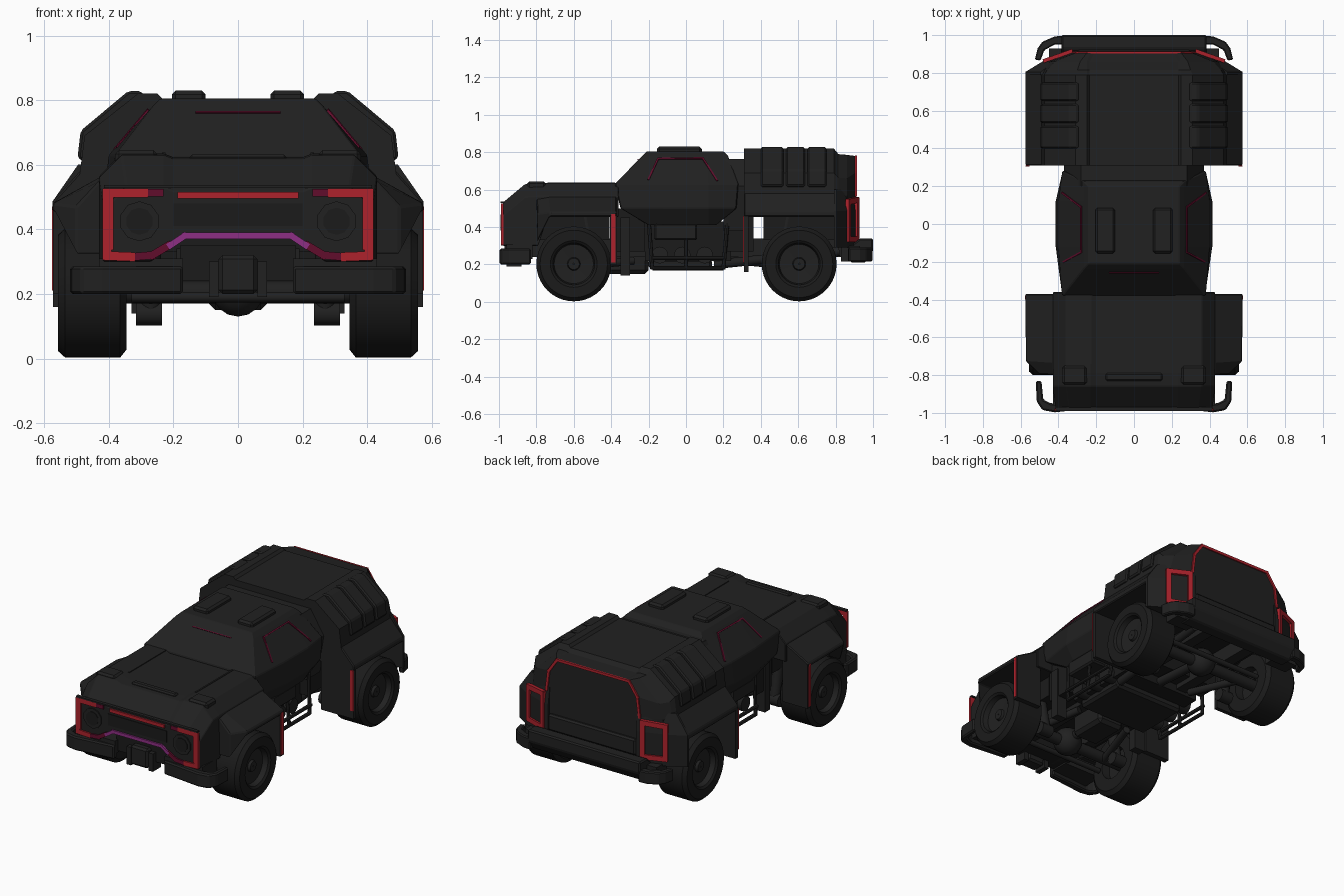
import bpy, bmesh, math
from mathutils import Vector, Matrix

if "Cube" in bpy.data.objects:
    bpy.data.objects.remove(bpy.data.objects["Cube"])


def material(name, c):
    m = bpy.data.materials.new(name)
    m.diffuse_color = (*c, 1)
    m.use_nodes = True
    m.node_tree.nodes["Principled BSDF"].inputs["Base Color"].default_value = m.diffuse_color
    return m


BODY = material("charcoal armour", (0.0148, 0.0148, 0.0148))
TYRE = material("black rubber", (0.0108, 0.0108, 0.0108))
RED = material("red trim", (0.42, 0.016, 0.025))
CRIMSON = material("dark crimson line", (0.12, 0.004, 0.025))
PURPLE = material("purple trim", (0.27, 0.028, 0.23))


def finish(name, bm, mat, mirror=False, bevel=0.0, smooth=False):
    bmesh.ops.recalc_face_normals(bm, faces=bm.faces)
    me = bpy.data.meshes.new(name)
    bm.to_mesh(me)
    bm.free()
    me.materials.append(mat)
    ob = bpy.data.objects.new(name, me)
    bpy.context.collection.objects.link(ob)
    if bevel:
        b = ob.modifiers.new("edge", 'BEVEL')
        b.width, b.segments, b.limit_method = bevel, 1, 'ANGLE'
    if mirror:
        m = ob.modifiers.new("mirror", 'MIRROR')
        m.use_mirror_merge = False
    if smooth:
        bpy.context.view_layer.objects.active = ob
        ob.select_set(True)
        bpy.ops.object.shade_smooth_by_angle(angle=math.radians(35))
        ob.select_set(False)
    return ob


def loft(name, rings, mat=BODY, closed=False, **kw):
    bm = bmesh.new()
    vs = [[bm.verts.new(p) for p in r] for r in rings]
    n = len(rings[0])
    pairs = list(zip(vs, vs[1:])) + ([(vs[-1], vs[0])] if closed else [])
    for a, b in pairs:
        for i in range(n):
            j = (i + 1) % n
            bm.faces.new((a[i], a[j], b[j], b[i]))
    if not closed:
        bm.faces.new(vs[0])
        bm.faces.new(vs[-1])
    return finish(name, bm, mat, **kw)


def prism(name, pts, axis, lo, hi, mat=BODY, **kw):
    put = {'x': lambda p, h: (h, p[0], p[1]), 'y': lambda p, h: (p[0], h, p[1]),
           'z': lambda p, h: (p[0], p[1], h)}[axis]
    return loft(name, [[put(p, h) for p in pts] for h in (lo, hi)], mat, **kw)


def box(name, x, y, z, mat=BODY, **kw):
    return prism(name, [(x[0], y[0]), (x[1], y[0]), (x[1], y[1]), (x[0], y[1])], 'z', z[0], z[1], mat, **kw)


def section(y, half):
    # full cross-section from its right half, top centre to bottom centre
    full = half + [(-x, z) for x, z in reversed(half) if x > 0]
    return [(x, y, z) for x, z in full]


def strip(name, pts, w, t, normal, mat, **kw):
    # flat bars following a path
    bm = bmesh.new()
    n = Vector(normal).normalized()
    for a, b in zip(pts, pts[1:]):
        a, b = Vector(a), Vector(b)
        d = (b - a).normalized()
        s = n.cross(d).normalized()
        m = Matrix((d, s, n)).transposed().to_4x4()
        m.translation = (a + b) / 2
        m = m @ Matrix.Diagonal(((b - a).length + w * 0.8, w, t, 1))
        bmesh.ops.create_cube(bm, size=1, matrix=m)
    return finish(name, bm, mat, **kw)


def tube(name, a, b, r, mat=BODY, seg=12, **kw):
    bm = bmesh.new()
    a, b = Vector(a), Vector(b)
    m = Matrix.Translation((a + b) / 2) @ (b - a).to_track_quat('Z', 'Y').to_matrix().to_4x4()
    bmesh.ops.create_cone(bm, cap_ends=True, segments=seg, radius1=r, radius2=r,
                          depth=(b - a).length, matrix=m)
    return finish(name, bm, mat, smooth=True, **kw)


# Hood and front block
def hood(y, x, zt, zb, notch):
    return section(y, [(0, zt - .012), (.2, zt - .012), (.23, zt), (x - .07, zt), (x, zt - .07),
                       (x, zb), (.27, zb), (.18, notch), (0, notch)])


loft("hood", [hood(-.98, .415, .53, .30, .37), hood(-.86, .43, .63, .30, .37), hood(-.79, .43, .635, .30, .37),
              hood(-.74, .43, .635, .455, .457), hood(-.36, .43, .635, .455, .457)], bevel=.004)
box("hood_front_lip", (-.415, .415), (-.991, -.97), (.528, .537))
box("hood_lamp_pod", (.25, .38), (-.85, -.75), (.60, .645), mirror=True, bevel=.012)
box("hood_vent", (-.15, .15), (-.83, -.79), (.60, .632), bevel=.008)
box("hood_side_line", (.225, .235), (-.74, -.38), (.62, .638), mirror=True)

# Front fenders with arch and rear flap
loft("front_fender", [
    [(.36, -.80, .56), (.43, -.80, .55), (.50, -.795, .47), (.50, -.795, .32), (.36, -.795, .32)],
    [(.36, -.735, .57), (.43, -.735, .56), (.572, -.725, .48), (.572, -.73, .455), (.36, -.735, .455)],
    [(.36, -.37, .57), (.43, -.37, .56), (.575, -.37, .48), (.575, -.37, .455), (.36, -.37, .455)]],
    mirror=True, bevel=.006)
box("front_fender_flap", (.40, .572), (-.405, -.37), (.20, .47), mirror=True)
box("front_fender_red_strip", (.568, .576), (-.40, -.378), (.21, .47), RED, mirror=True)

# Front face trim and lamps
strip("front_red_frame", [(.29, -.983, .513), (.406, -.983, .513), (.406, -.983, .318), (.33, -.983, .315)],
      .028, .013, (0, 1, 0), RED, mirror=True)
strip("front_red_side", [(.39, -.982, .50), (.39, -.982, .34)], .01, .01, (0, 1, 0), RED, mirror=True)
strip("front_crimson_top", [(.24, -.983, .513), (.27, -.983, .513)], .024, .012, (0, 1, 0), CRIMSON, mirror=True)
strip("front_crimson_diagonal", [(.32, -.983, .315), (.265, -.983, .32), (.215, -.983, .35)], .024, .012,
      (0, 1, 0), CRIMSON, mirror=True)
strip("front_red_bar", [(-.18, -.983, .506), (.18, -.983, .506)], .02, .012, (0, 1, 0), RED)
strip("front_purple_arch", [(-.21, -.983, .35), (-.165, -.983, .38), (.165, -.983, .38), (.21, -.983, .35)],
      .02, .014, (0, 1, 0), PURPLE)
tube("headlight", (.305, -.96, .425), (.305, -.987, .425), .062, seg=10, mirror=True)
tube("headlight_lens", (.305, -.96, .425), (.305, -.991, .425), .042, TYRE, 10, mirror=True)
box("front_grille", (-.2, .2), (-.984, -.96), (.41, .48), TYRE)

# Front bumper, winch
prism("front_bumper", [(.17, -.97), (.42, -.997), (.485, -.985), (.515, -.94), (.52, -.83), (.49, -.83),
                       (.48, -.93), (.44, -.95), (.17, -.93)], 'z', .20, .285, mirror=True, bevel=.008)
box("front_skid_block", (.17, .43), (-.96, -.82), (.23, .31), mirror=True)
box("winch", (-.06, .06), (-.97, -.88), (.20, .32), bevel=.012)
box("winch_mount", (-.18, .18), (-.93, -.80), (.24, .35), TYRE)
box("winch_post", (.06, .09), (-.96, -.88), (.19, .30), mirror=True)


# Cabin
def cab(z, yf, yr, xe, xm):
    r = [(xe, yf, z), (xm, -.12, z), (xm, .12, z), (xe, yr, z)]
    return r + [(-x, y, zz) for x, y, zz in reversed(r)]


loft("cabin", [cab(.41, -.20, .16, .34, .36), cab(.50, -.35, .27, .38, .415), cab(.63, -.38, .28, .38, .40),
               cab(.78, -.235, .225, .265, .265), cab(.805, -.21, .20, .24, .24)], bevel=.005)
box("roof_hatch", (.10, .205), (-.155, .085), (.79, .83), mirror=True, bevel=.012)
loft("cabin_rear_link", [[(x, .2, z), (x, .33, z), (-x, .33, z), (-x, .2, z)]
                         for z, x in ((.38, .33), (.62, .37), (.765, .28))])


def win(y, z):
    edge = max(0, abs(y) - .12) / .2
    return (.402 - .02 * edge - (z - .63) * .88, y, z)


strip("side_window_line", [win(-.2, .655), win(-.15, .765), win(.09, .768), win(.165, .65)],
      .009, .008, (.75, 0, .66), CRIMSON, mirror=True)
strip("windscreen_line", [(-.13, -.257, .762), (.13, -.257, .762)], .005, .006, (0, -.7, .7), CRIMSON)

# Rear armoured box
A = [(0, .805), (.235, .805), (.25, .82), (.31, .82), (.475, .69), (.49, .57), (.45, .46), (0, .46)]
B = [(0, .785), (.235, .785), (.25, .79), (.30, .79), (.46, .665), (.48, .57), (.45, .35), (0, .35)]
D = [(0, .782), (.235, .782), (.25, .786), (.285, .785), (.42, .66), (.445, .57), (.44, .35), (0, .35)]
C = [(0, .778), (.21, .778), (.23, .78), (.25, .78), (.31, .69), (.325, .56), (.32, .35), (0, .35)]
loft("rear_box", [section(.31, A), section(.79, A), section(.815, B), section(.86, D), section(.905, C)])
for y0, y1 in ((.40, .52), (.535, .635), (.65, .75)):
    prism("rear_rib", [(.28, .80), (.30, .828), (.34, .828), (.487, .705), (.497, .62), (.45, .60)],
          'y', y0, y1, mirror=True, bevel=.008)

# Rear fenders, corners and tail lights
prism("rear_fender", [(.42, .61), (.48, .59), (.575, .485), (.575, .455), (.42, .455)], 'y', .31, .80,
      mirror=True, bevel=.006)
corner = [(.30, .79), (.575, .79), (.575, .805), (.485, .86), (.32, .918), (.30, .918)]
loft("rear_corner", [[(x, y, .29) for x, y in corner], [(x, y, .485) for x, y in corner],
                     [(.29 + (x - .29) * .72, .79 + (y - .79) * .9, .60) for x, y in corner]], mirror=True)
box("rear_fender_flap", (.35, .572), (.31, .335), (.16, .47), mirror=True)
box("rear_fender_red_strip", (.552, .575), (.304, .311), (.21, .46), RED, mirror=True)
strip("tail_light_frame", [(.467, .867, .335), (.467, .867, .535), (.34, .912, .545), (.34, .912, .335),
                           (.467, .867, .335)], .03, .02, (.333, .943, 0), RED, mirror=True)
strip("rear_red_outline", [(.318, .908, .57), (.303, .908, .69), (.246, .908, .772), (-.246, .908, .772),
                           (-.303, .908, .69), (-.318, .908, .57)], .016, .01, (0, 1, 0), RED)
box("tailgate_step", (-.30, .30), (.89, .925), (.33, .43), bevel=.01)

# Rear bumper
prism("rear_bumper_bar", [(.93, .34), (1.0, .34), (1.0, .27), (.96, .21), (.88, .21), (.88, .30)], 'x', -.385, .385,
      bevel=.008)
prism("rear_bumper_hook", [(.37, .997), (.42, .993), (.485, .965), (.51, .93), (.525, .87), (.495, .865),
                           (.475, .92), (.42, .95), (.37, .95)], 'z', .215, .29, mirror=True, bevel=.006)
box("rear_skid_block", (.30, .45), (.83, .93), (.215, .30), mirror=True)

# Wheels
PROFILE = [(.345, .10), (.345, .175), (.365, .2), (.535, .2), (.557, .18), (.557, .125), (.547, .112), (.515, .105),
           (.51, .035), (.525, .03), (.525, .004), (.40, .004), (.40, .10)]
for label, yc in (("front", -.60), ("rear", .605)):
    N = 40
    rings = [[(x, yc + r * math.cos(2 * math.pi * k / N), .203 + r * math.sin(2 * math.pi * k / N))
              for x, r in PROFILE] for k in range(N)]
    wheel = loft(label + "_wheel", rings, TYRE, closed=True, mirror=True, smooth=True)
    wheel.data.materials.append(BODY)
    for f in wheel.data.polygons:   # rim faces
        f.material_index = int(math.hypot(f.center.y - yc, f.center.z - .203) < .118)

    # Axle, differential, shocks and arms
    tube(label + "_axle", (-.40, yc, .205), (.40, yc, .205), .035)
    bm = bmesh.new()
    bmesh.ops.create_uvsphere(bm, u_segments=14, v_segments=8, radius=.085,
                              matrix=Matrix.Translation((0, yc, .215)))
    finish(label + "_differential", bm, BODY, smooth=True)
    s = 1 if yc > 0 else -1
    tube(label + "_shock", (.27, yc - s * .12, .14), (.27, yc - s * .06, .46), .032, mirror=True)
    tube(label + "_shock_foot", (.235, yc - s * .12, .14), (.315, yc - s * .12, .14), .038, mirror=True)
    tube(label + "_control_arm", (.27, yc, .19), (.18, yc - s * .32, .22), .022, mirror=True)
    tube(label + "_steering_rod", (-.33, yc + s * .11, .19), (.33, yc + s * .11, .19), .016)
    box(label + "_inner_bay", (-.30, .30), (yc - .19, yc + .19), (.33, .47), TYRE)
    tube(label + "_drive_shaft", (0, yc, .22), (0, yc - s * .42, .25), .028)

# Chassis and belly
box("chassis_rail", (.12, .19), (-.90, .90), (.24, .34), mirror=True)
box("belly_block", (-.27, .27), (-.22, .24), (.22, .43), TYRE)
box("belly_skid_plate", (-.24, .24), (-.20, .14), (.175, .23), bevel=.015)
box("front_bulkhead", (-.32, .32), (-.38, -.22), (.27, .50), TYRE)
box("front_bulkhead_leg", (.26, .33), (-.35, -.30), (.14, .45), mirror=True)
box("rear_bulkhead", (-.32, .32), (.22, .36), (.27, .50), TYRE)
box("gearbox", (-.09, .09), (-.45, -.2), (.15, .3), bevel=.02)
box("side_sill", (.24, .36), (-.17, .06), (.33, .42), mirror=True, bevel=.01)
for i in range(3):
    tube("fuel_tank", (.23, -.14 + i * .12, .25), (.31, -.14 + i * .12, .25), .045, mirror=True)
tube("exhaust_pipe", (.23, .15, .2), (.23, .82, .27), .025)

# Hanging side steps
for z, x in ((.18, .35), (.235, .36)):
    tube("step_rail", (x, -.18, z), (x, .20, z), .011, seg=8, mirror=True)
for y in (-.18, 0, .2):
    tube("step_hanger", (.35, y, .175), (.33, y * 1.1, .42), .011, seg=8, mirror=True)
